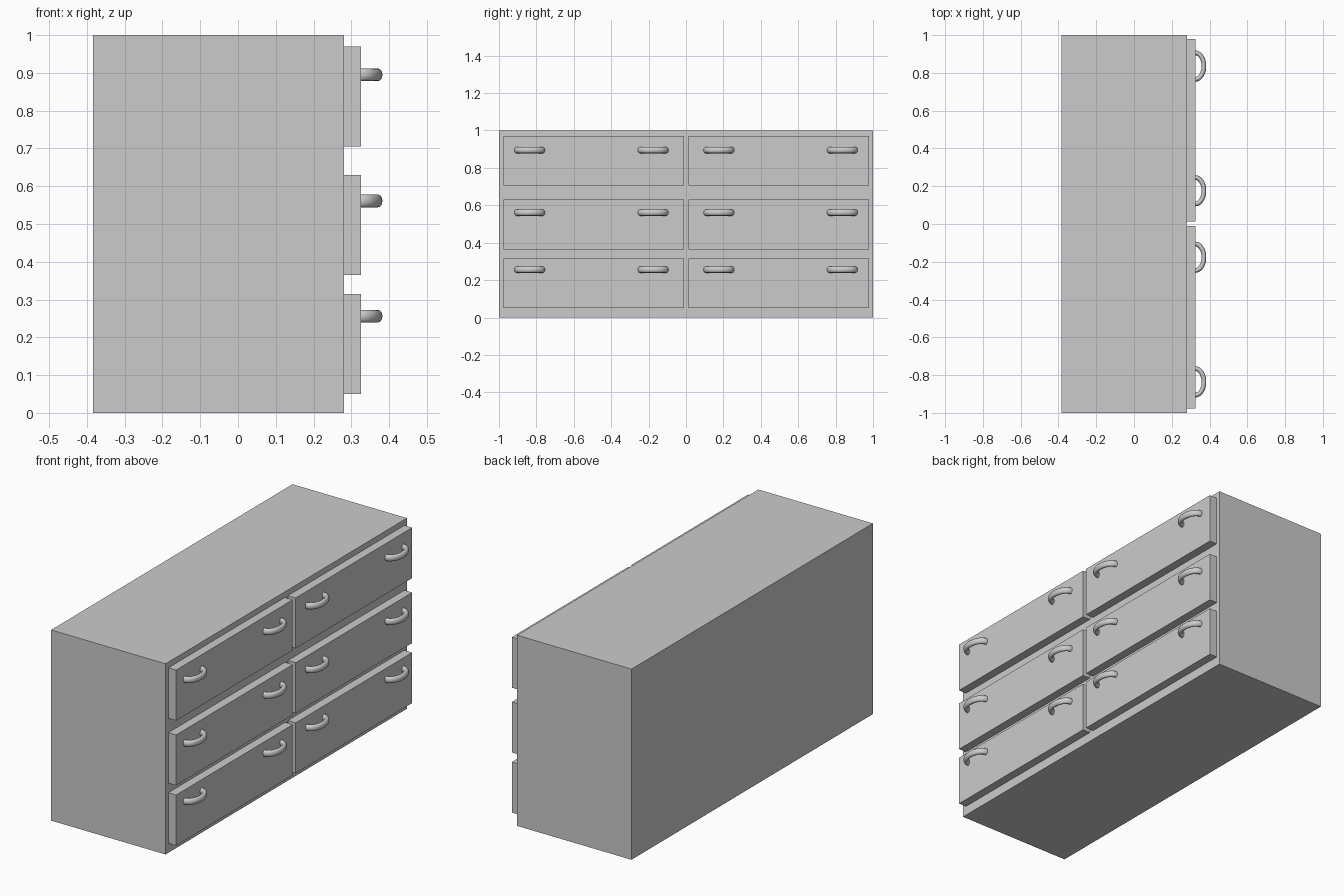
import bpy
import math

if "Cube" in bpy.data.objects:
    bpy.data.objects.remove(bpy.data.objects["Cube"])


def box(name, x, y, z):
    """Box spanning the given (min, max) ranges."""
    spans = (x, y, z)
    bpy.ops.mesh.primitive_cube_add(size=1, location=[(a + b) / 2 for a, b in spans])
    ob = bpy.context.object
    ob.name = name
    ob.scale = [b - a for a, b in spans]
    bpy.ops.object.transform_apply(location=False, rotation=False, scale=True)
    return ob


BODY_FRONT, DRAWER_FRONT = 0.28, 0.325

# Cabinet body
box("cabinet_body", (-0.384, BODY_FRONT), (-1, 1), (0, 1))

# Shared handle shape: a C-shaped bow, its ends running into the drawer front
handle_curve = bpy.data.curves.new("handle_bow", 'CURVE')
handle_curve.dimensions = '3D'
handle_curve.bevel_depth = 0.0125
handle_curve.bevel_resolution = 4
handle_curve.use_fill_caps = True
STEPS = 24
bow = handle_curve.splines.new('POLY')
bow.points.add(STEPS)
for i, p in enumerate(bow.points):
    a = math.radians(-110 + 220 * i / STEPS)
    p.co = (0.045 * math.cos(a), 0.070 * math.sin(a), 0, 1)
bow.use_smooth = True

# Six drawer fronts, each with two handles
rows = {"bottom": (0.05, 0.315, 0.256), "middle": (0.365, 0.63, 0.561), "top": (0.705, 0.97, 0.895)}
columns = {"left": (-0.977, -0.011, -1), "right": (0.014, 0.979, 1)}
for row, (z0, z1, handle_z) in rows.items():
    for col, (y0, y1, side) in columns.items():
        box(f"drawer_{row}_{col}", (BODY_FRONT, DRAWER_FRONT), (y0, y1), (z0, z1))
        for place, hy in (("inner", 0.176), ("outer", 0.836)):
            handle = bpy.data.objects.new(f"handle_{row}_{col}_{place}", handle_curve)
            handle.location = (DRAWER_FRONT, side * hy, handle_z)
            handle.scale.z = 1.36  # oval cross-section
            bpy.context.collection.objects.link(handle)
